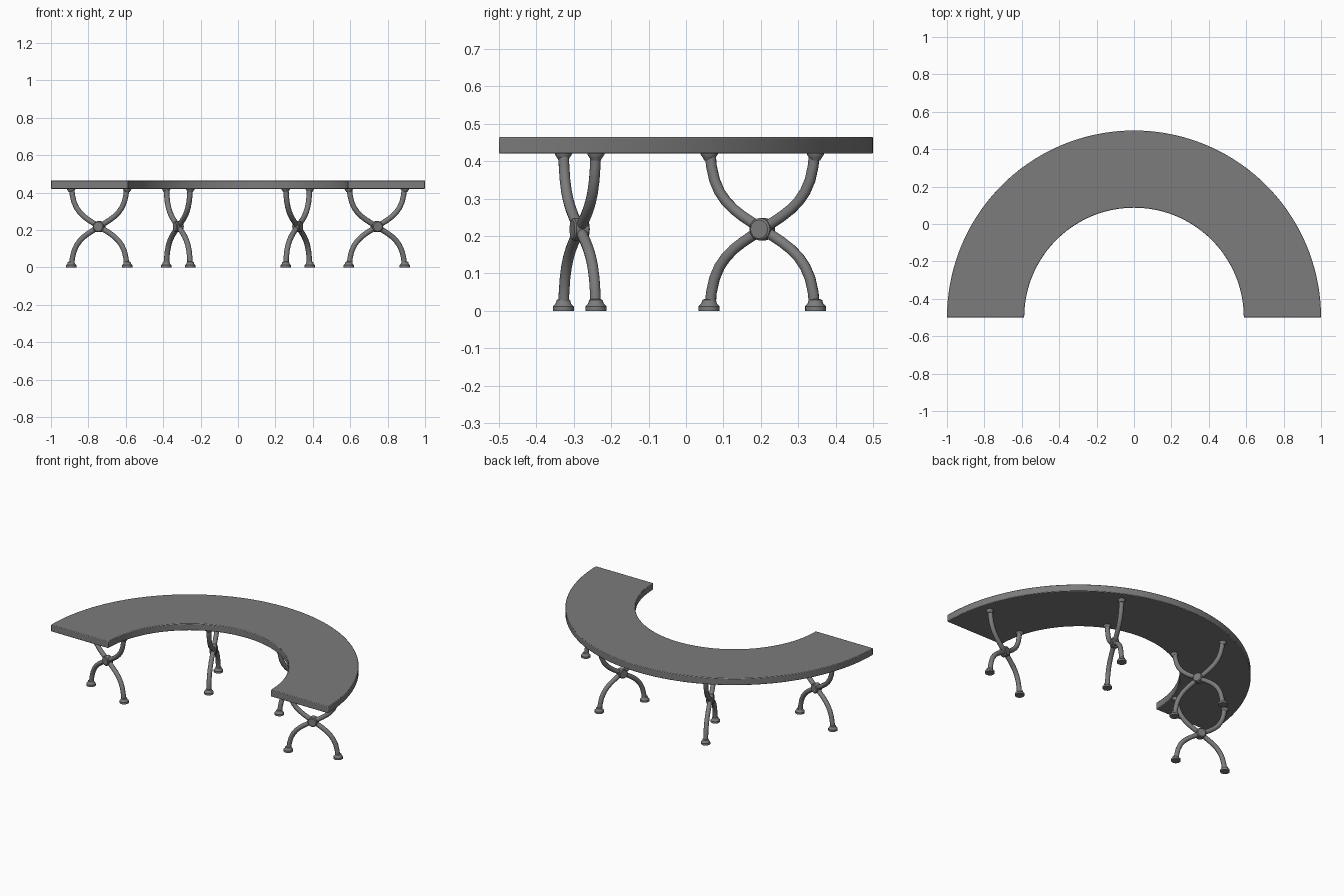
import bpy, bmesh
from math import pi, sin, cos, radians
from mathutils import Matrix, Vector

if "Cube" in bpy.data.objects:
    bpy.data.objects.remove(bpy.data.objects["Cube"])

CENTRE = Vector((0, -0.5, 0))
LEG_R, HALF, MID_Z, SEAT_Z, TOP_Z = 0.773, 0.153, 0.218, 0.42, 0.465

# Dark grey metal for every part
dark = bpy.data.materials.new("dark_grey")
dark.diffuse_color = (0.2, 0.2, 0.2, 1)
dark.use_nodes = True
dark.node_tree.nodes["Principled BSDF"].inputs["Base Color"].default_value = dark.diffuse_color


def finish(name, bm, matrix=Matrix()):
    bmesh.ops.recalc_face_normals(bm, faces=bm.faces)
    mesh = bpy.data.meshes.new(name)
    bm.to_mesh(mesh)
    bm.free()
    mesh.materials.append(dark)
    ob = bpy.data.objects.new(name, mesh)
    bpy.context.collection.objects.link(ob)
    ob.matrix_world = matrix
    bpy.ops.object.select_all(action='DESELECT')
    bpy.context.view_layer.objects.active = ob
    ob.select_set(True)
    bpy.ops.object.shade_smooth_by_angle(angle=radians(35))
    return ob


def skin(bm, rings):
    # closed solid through a list of vertex rings
    n = len(rings[0])
    for a, b in zip(rings, rings[1:]):
        for i in range(n):
            j = (i + 1) % n
            bm.faces.new((a[i], a[j], b[j], b[i]))
    bm.faces.new(rings[0][::-1])
    bm.faces.new(rings[-1])


def lathe(bm, profile, matrix, n=16):
    # solid of revolution from (radius, height) pairs
    skin(bm, [[bm.verts.new(matrix @ Vector((r * cos(2 * pi * i / n), r * sin(2 * pi * i / n), z)))
               for i in range(n)] for r, z in profile])


def tube(bm, path, radius, n=12):
    # round bar along a path lying in the local xz plane
    rings = []
    for k, p in enumerate(path):
        t = (path[min(k + 1, len(path) - 1)] - path[max(k - 1, 0)]).normalized()
        side = Vector((t.z, 0, -t.x))
        rings.append([bm.verts.new(p + radius * (cos(2 * pi * i / n) * side
                      + sin(2 * pi * i / n) * Vector((0, 1, 0)))) for i in range(n)])
    skin(bm, rings)


def bezier(p, t):
    u = 1 - t
    return u**3 * p[0] + 3 * u * u * t * p[1] + 3 * u * t * t * p[2] + t**3 * p[3]


# Half-ring seat
bm = bmesh.new()
N = 72
arc = [(cos(pi * i / N), sin(pi * i / N)) for i in range(N + 1)]
outline = [(c, s, SEAT_Z) for c, s in arc] + [(0.587 * c, 0.587 * s, SEAT_Z) for c, s in arc]
v = [bm.verts.new(p) for p in outline]
for i in range(N):
    bm.faces.new((v[i], v[i + 1], v[N + 2 + i], v[N + 1 + i]))
ext = bmesh.ops.extrude_face_region(bm, geom=bm.faces[:])
bmesh.ops.translate(bm, vec=(0, 0, TOP_Z - SEAT_Z),
                    verts=[g for g in ext['geom'] if isinstance(g, bmesh.types.BMVert)])
seat = finish("seat", bm, Matrix.Translation(CENTRE))
bev = seat.modifiers.new("edge", 'BEVEL')
bev.width, bev.segments, bev.limit_method, bev.angle_limit = 0.004, 2, 'ANGLE', radians(40)

# Lower half of a bar, turned about the crossing for the upper half
quarter = [Vector(p) for p in ((HALF, 0, 0.0), (HALF, 0, 0.14), (0.08, 0, 0.17), (0, 0, MID_Z))]
half = [bezier(quarter, t / 8) for t in range(9)]
bar = half + [Vector((-p.x, 0, 2 * MID_Z - p.z)) for p in half[-2::-1]]
bar = [Vector((p.x, 0, min(max(p.z, 0.004), SEAT_Z + 0.01))) for p in bar]

# Four crossed leg frames, set radially under the seat
for label, deg in (("right_end", 16.2), ("right_back", 65.6),
                   ("left_back", 114.4), ("left_end", 163.8)):
    place = (Matrix.Translation(CENTRE) @ Matrix.Rotation(radians(deg), 4, 'Z')
             @ Matrix.Translation((LEG_R, 0, 0)))
    bm = bmesh.new()
    for sx in (1, -1):
        tube(bm, [Vector((sx * p.x, 0, p.z)) for p in bar], 0.0145)
    finish(label + "_crossed_bars", bm, place)

    # Feet and the small flares under the seat
    bm = bmesh.new()
    for sx in (1, -1):
        at = Matrix.Translation((sx * 0.156, 0, 0))
        lathe(bm, [(0.028, 0), (0.028, 0.012), (0.021, 0.019), (0.018, 0.029), (0.013, 0.031)], at)
        lathe(bm, [(0.013, 0.402), (0.017, 0.409), (0.023, 0.418), (0.023, SEAT_Z + 0.002)], at)
    finish(label + "_feet_and_flares", bm, place)

    # Round boss at the crossing
    bm = bmesh.new()
    lathe(bm, [(0.025, -0.021), (0.030, -0.017), (0.030, 0.017), (0.025, 0.021)],
          Matrix.Translation((0, 0, MID_Z)) @ Matrix.Rotation(pi / 2, 4, 'X'))
    finish(label + "_boss", bm, place)
